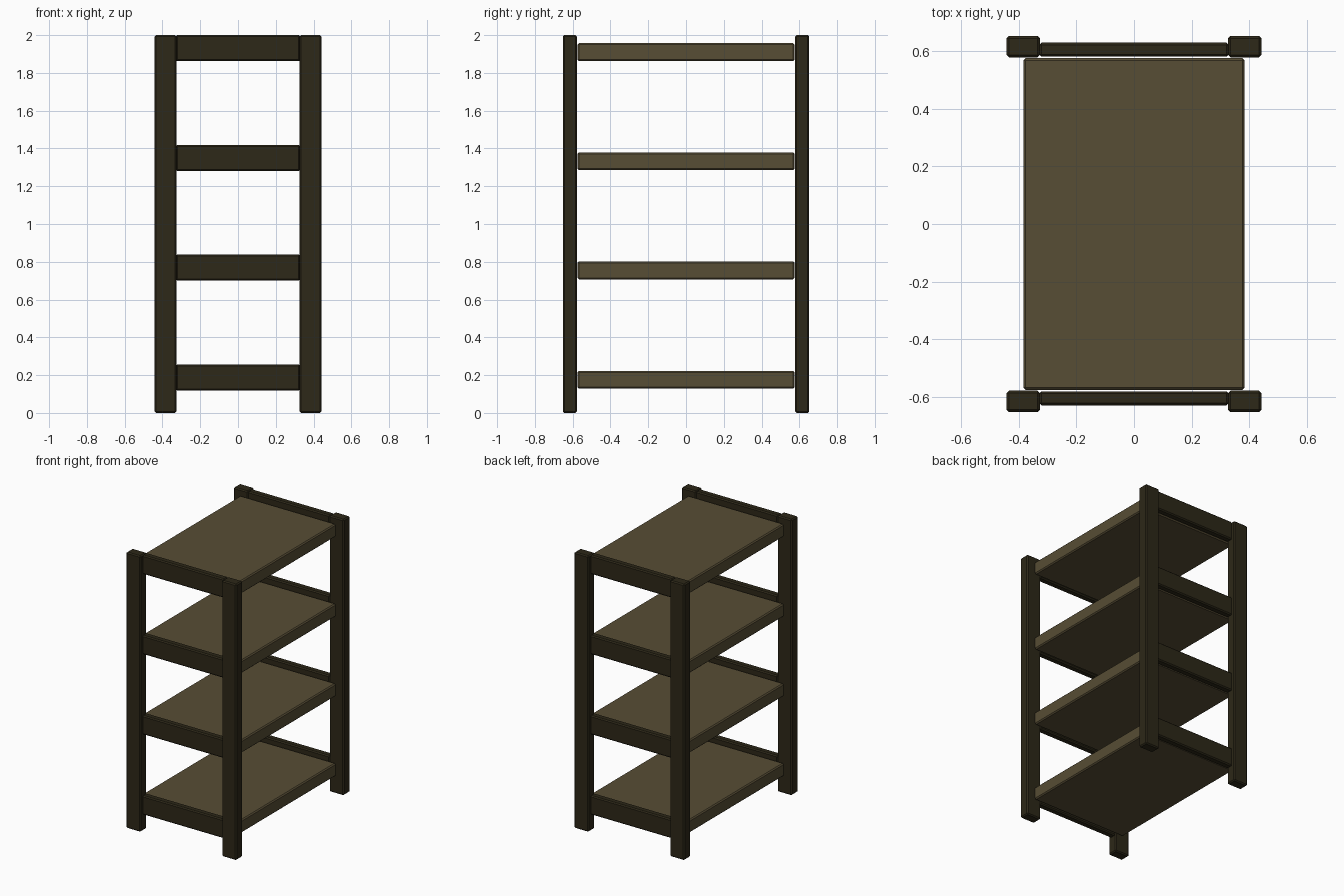
import bpy

if "Cube" in bpy.data.objects:
    bpy.data.objects.remove(bpy.data.objects["Cube"])


def material(name, rgb):
    m = bpy.data.materials.new(name)
    m.diffuse_color = (*rgb, 1)
    m.use_nodes = True
    m.node_tree.nodes["Principled BSDF"].inputs["Base Color"].default_value = m.diffuse_color
    return m


dark = material("dark_wood", (0.026, 0.021, 0.009))
light = material("light_wood", (0.095, 0.074, 0.035))


def board(name, x, y, z, mat):
    """Chamfered box spanning the given (min, max) ranges."""
    spans = (x, y, z)
    bpy.ops.mesh.primitive_cube_add(size=1, location=[(a + b) / 2 for a, b in spans])
    ob = bpy.context.object
    ob.name = name
    ob.scale = [b - a for a, b in spans]
    bpy.ops.object.transform_apply(location=False, rotation=False, scale=True)
    ob.data.materials.append(mat)
    bev = ob.modifiers.new("chamfer", 'BEVEL')
    bev.width = 0.008
    bev.segments = 1


def mirrored(lo, hi, side):
    return tuple(sorted((lo * side, hi * side)))


ends = {"front": -1, "back": 1}

# corner posts
for end, sy in ends.items():
    for side, sx in (("left", -1), ("right", 1)):
        board(f"{end}_{side}_post", mirrored(0.326, 0.442, sx),
              mirrored(0.578, 0.652, sy), (0, 2), dark)

for i in range(4):
    # cross rails between the posts
    rail_z = 0.119 + i * 0.581
    for end, sy in ends.items():
        board(f"{end}_rail_{i + 1}", (-0.329, 0.329),
              mirrored(0.58, 0.629, sy), (rail_z, rail_z + 0.138), dark)
    # shelf boards
    shelf_z = 0.129 + i * 0.578
    board(f"shelf_{i + 1}", (-0.384, 0.384), (-0.575, 0.575),
          (shelf_z, shelf_z + 0.094), light)
